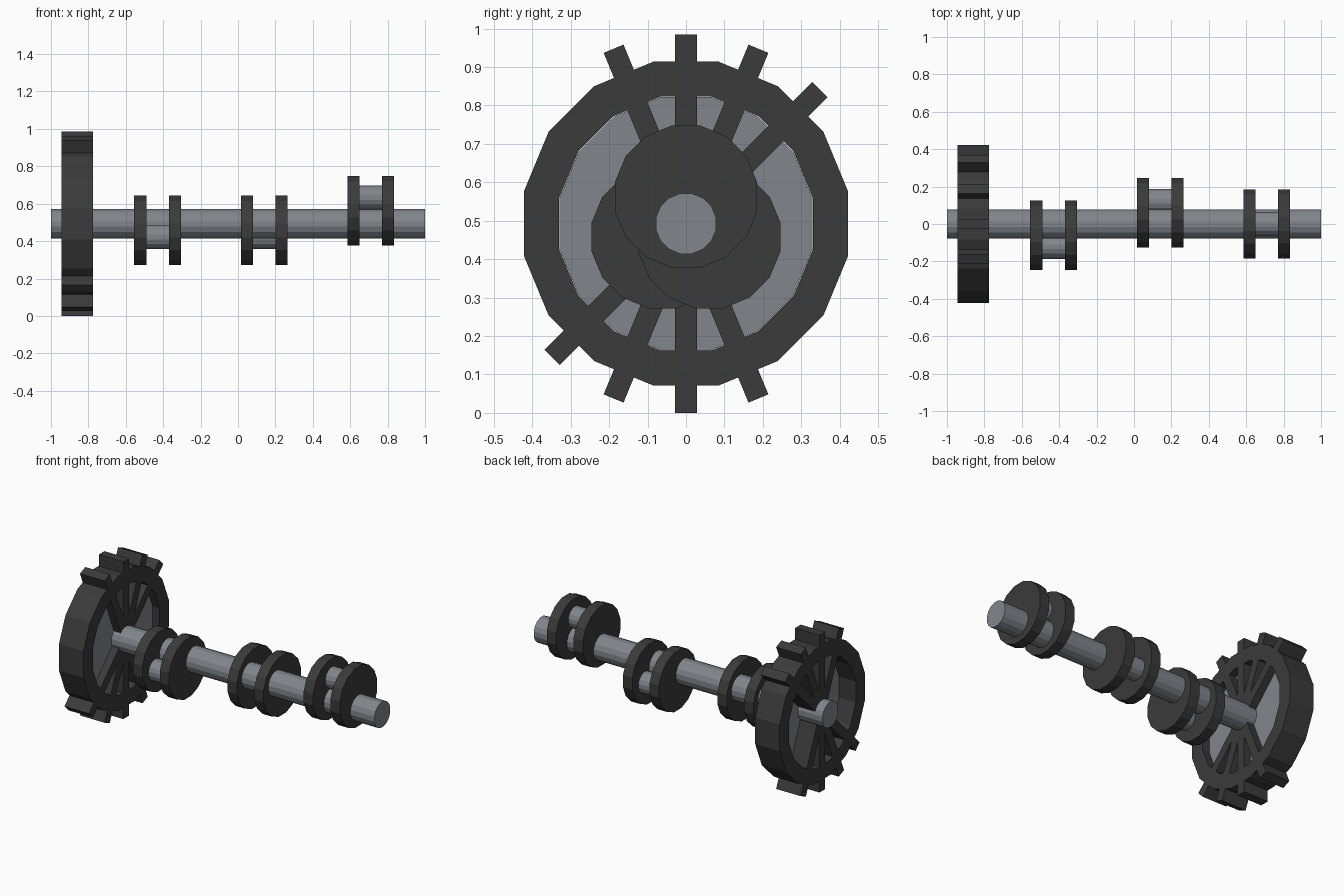
import bpy, bmesh
from math import sin, cos, pi, radians
from mathutils import Matrix

if "Cube" in bpy.data.objects:
    bpy.data.objects.remove(bpy.data.objects["Cube"])

SIDES = 16
AXIS_Z = 0.4925          # height of the shaft axis
GEAR_X = (-0.945, -0.775)


def material(name, color):
    mat = bpy.data.materials.new(name)
    mat.use_nodes = True
    mat.diffuse_color = color
    mat.node_tree.nodes["Principled BSDF"].inputs["Base Color"].default_value = color
    return mat


steel = material("steel grey", (0.22, 0.238, 0.262, 1))
iron = material("dark iron", (0.043, 0.043, 0.043, 1))


def finish(name, bm, mat):
    bmesh.ops.recalc_face_normals(bm, faces=bm.faces)
    mesh = bpy.data.meshes.new(name)
    bm.to_mesh(mesh)
    bm.free()
    mesh.materials.append(mat)
    obj = bpy.data.objects.new(name, mesh)
    bpy.context.collection.objects.link(obj)
    return obj


def loop(bm, x, radius, y, z):
    """One polygon around the x axis with a flat side on top."""
    angles = [(k + 0.5) * 2 * pi / SIDES for k in range(SIDES)]
    return [bm.verts.new((x, y + radius * sin(a), z + radius * cos(a))) for a in angles]


def bridge(bm, a, b):
    for k in range(SIDES):
        n = (k + 1) % SIDES
        bm.faces.new((a[k], a[n], b[n], b[k]))


def rod(name, x0, x1, radius, mat, y=0.0, z=AXIS_Z):
    bm = bmesh.new()
    a, b = loop(bm, x0, radius, y, z), loop(bm, x1, radius, y, z)
    bm.faces.new(a)
    bm.faces.new(b)
    bridge(bm, a, b)
    return finish(name, bm, mat)


# Main shaft
rod("main_shaft", -1, 1, 0.08, steel)

# Crank throws: two webs and an offset pin, a third of a turn apart
WEB, GAP = 0.065, 0.12
for number, (x, turn) in enumerate([(-0.43, 240), (0.14, 120), (0.71, 0)], 1):
    dy, dz = sin(radians(turn)), cos(radians(turn))
    for side, start in (("right", x - GAP / 2 - WEB), ("left", x + GAP / 2)):
        rod(f"crank_web_{number}_{side}", start, start + WEB, 0.189, iron,
            0.07 * dy, AXIS_Z + 0.07 * dz)
    rod(f"crank_pin_{number}", x - GAP / 2, x + GAP / 2, 0.066, steel,
        0.14 * dy, AXIS_Z + 0.14 * dz)

# Gear rim
bm = bmesh.new()
rings = [loop(bm, x, r, 0, AXIS_Z) for x, r in
         ((GEAR_X[0], 0.43), (GEAR_X[1], 0.43), (GEAR_X[1], 0.337), (GEAR_X[0], 0.337))]
for k in range(4):
    bridge(bm, rings[k], rings[(k + 1) % 4])
finish("gear_rim", bm, iron)

# Bars crossing the gear: spokes inside, teeth outside
for number, turn in enumerate((-22.5, 0, 22.5, 45), 1):
    bm = bmesh.new()
    place = (Matrix.Translation((sum(GEAR_X) / 2, 0, AXIS_Z))
             @ Matrix.Rotation(radians(-turn), 4, 'X')
             @ Matrix.Diagonal((GEAR_X[1] - GEAR_X[0], 0.056, 2 * AXIS_Z, 1)))
    bmesh.ops.create_cube(bm, size=1, matrix=place)
    finish(f"gear_bar_{number}", bm, iron)

# Thin plate closing the gear between the spokes
rod("gear_plate", -0.83, -0.822, 0.336, steel)
